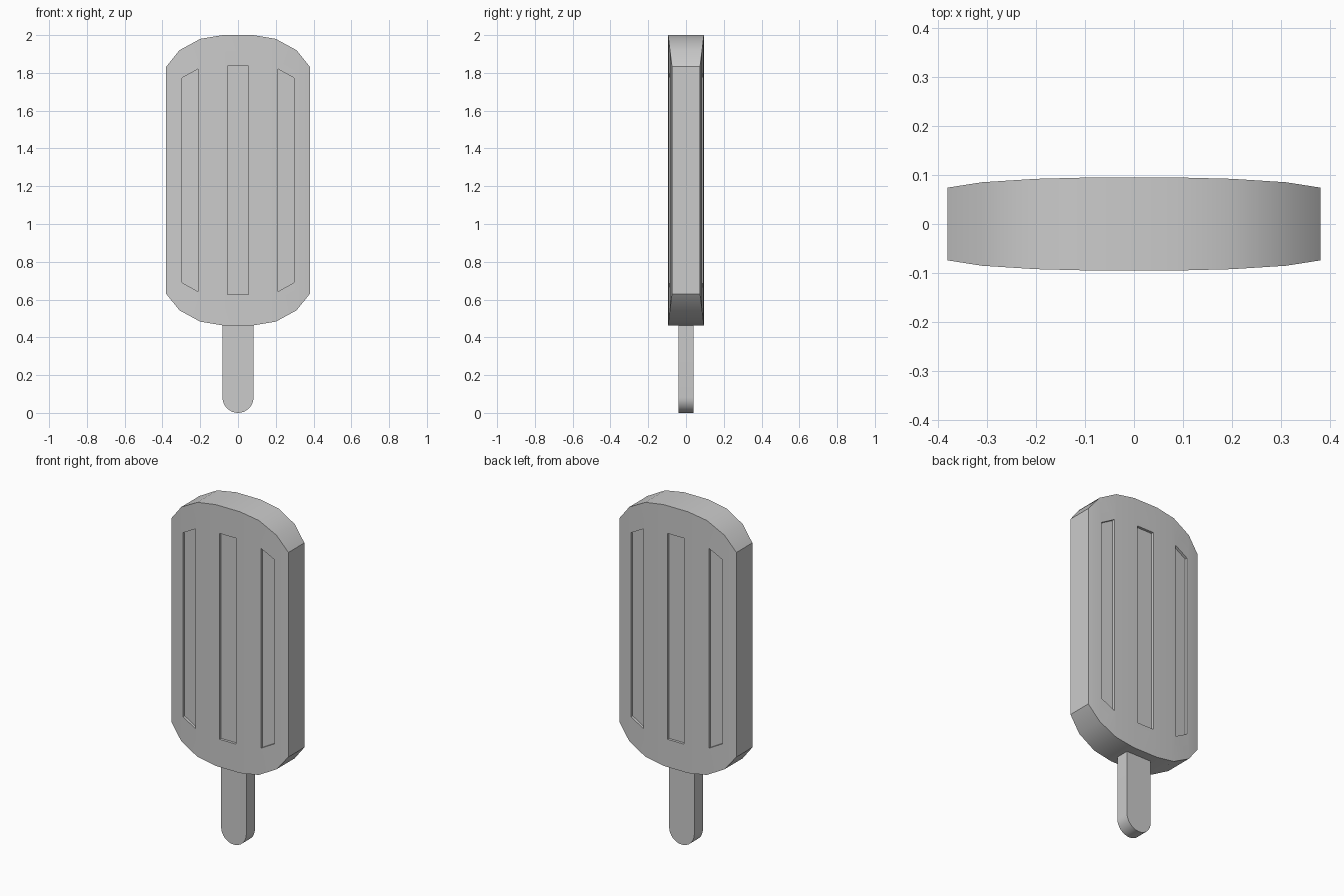
import bpy, bmesh, math

if "Cube" in bpy.data.objects:
    bpy.data.objects.remove(bpy.data.objects["Cube"])

# Half profile stations: x, half thickness, top z, bottom z
HALF = [(0.08, 0.095, 2.0, 0.463), (0.20, 0.092, 1.98, 0.483),
        (0.31, 0.085, 1.92, 0.543), (0.38, 0.074, 1.833, 0.63)]
STATIONS = [(-x, t, a, b) for x, t, a, b in reversed(HALF)] + HALF
DEPTH = 0.015


def thickness(x):
    x = abs(x)
    if x <= HALF[0][0]:
        return HALF[0][1]
    for (x0, t0, *_), (x1, t1, *_) in zip(HALF, HALF[1:]):
        if x <= x1:
            return t0 + (t1 - t0) * (x - x0) / (x1 - x0)
    return HALF[-1][1]


def loft(name, rings):
    """Join equal-length rings of points into a closed solid."""
    bm = bmesh.new()
    rows = [[bm.verts.new(p) for p in ring] for ring in rings]
    n = len(rows[0])
    for a, b in zip(rows, rows[1:]):
        for i in range(n):
            j = (i + 1) % n
            bm.faces.new((a[i], a[j], b[j], b[i]))
    bm.faces.new(rows[0])
    bm.faces.new(rows[-1])
    bmesh.ops.recalc_face_normals(bm, faces=bm.faces)
    mesh = bpy.data.meshes.new(name)
    bm.to_mesh(mesh)
    bm.free()
    obj = bpy.data.objects.new(name, mesh)
    bpy.context.collection.objects.link(obj)
    return obj


def smooth(obj):
    bpy.ops.object.select_all(action='DESELECT')
    obj.select_set(True)
    bpy.context.view_layer.objects.active = obj
    bpy.ops.object.shade_smooth_by_angle(angle=math.radians(31))


# Frozen body: rectangular cross-sections lofted along x
body = loft("ice_body", [[(x, -t, b), (x, t, b), (x, t, a), (x, -t, a)]
                         for x, t, a, b in STATIONS])

# Grooves on both faces: x0, x1, top z at each, bottom z at each
grooves = [(-0.055, 0.055, 1.837, 1.837, 0.626, 0.626)]
for s in (-1, 1):
    grooves.append((s * 0.212, s * 0.297, 1.82, 1.773, 0.643, 0.69))
cutters = []
for x0, x1, a0, a1, b0, b1 in grooves:
    for side in (-1, 1):
        ends = []
        for x, a, b in ((x0, a0, b0), (x1, a1, b1)):
            y_in, y_out = side * (thickness(x) - DEPTH), side * 0.15
            ends.append([(x, y_in, b), (x, y_out, b), (x, y_out, a), (x, y_in, a)])
        cutter = loft("groove_cutter", ends)
        cutter.hide_render = True
        cutters.append(cutter)
        mod = body.modifiers.new("groove", 'BOOLEAN')
        mod.operation = 'DIFFERENCE'
        mod.solver = 'EXACT'
        mod.object = cutter

# Bake the grooves and remove the cutters
evaluated = body.evaluated_get(bpy.context.evaluated_depsgraph_get())
baked = bpy.data.meshes.new_from_object(evaluated)
body.modifiers.clear()
body.data = baked
for cutter in cutters:
    bpy.data.objects.remove(cutter)
smooth(body)

# Stick with a rounded lower end
outline = [(0.082, 0.52), (-0.082, 0.52)]
for i in range(17):
    ang = math.pi + math.pi * i / 16
    outline.append((0.082 * math.cos(ang), 0.082 + 0.082 * math.sin(ang)))
stick = loft("stick", [[(x, y, z) for x, z in outline] for y in (-0.04, 0.04)])
smooth(stick)
